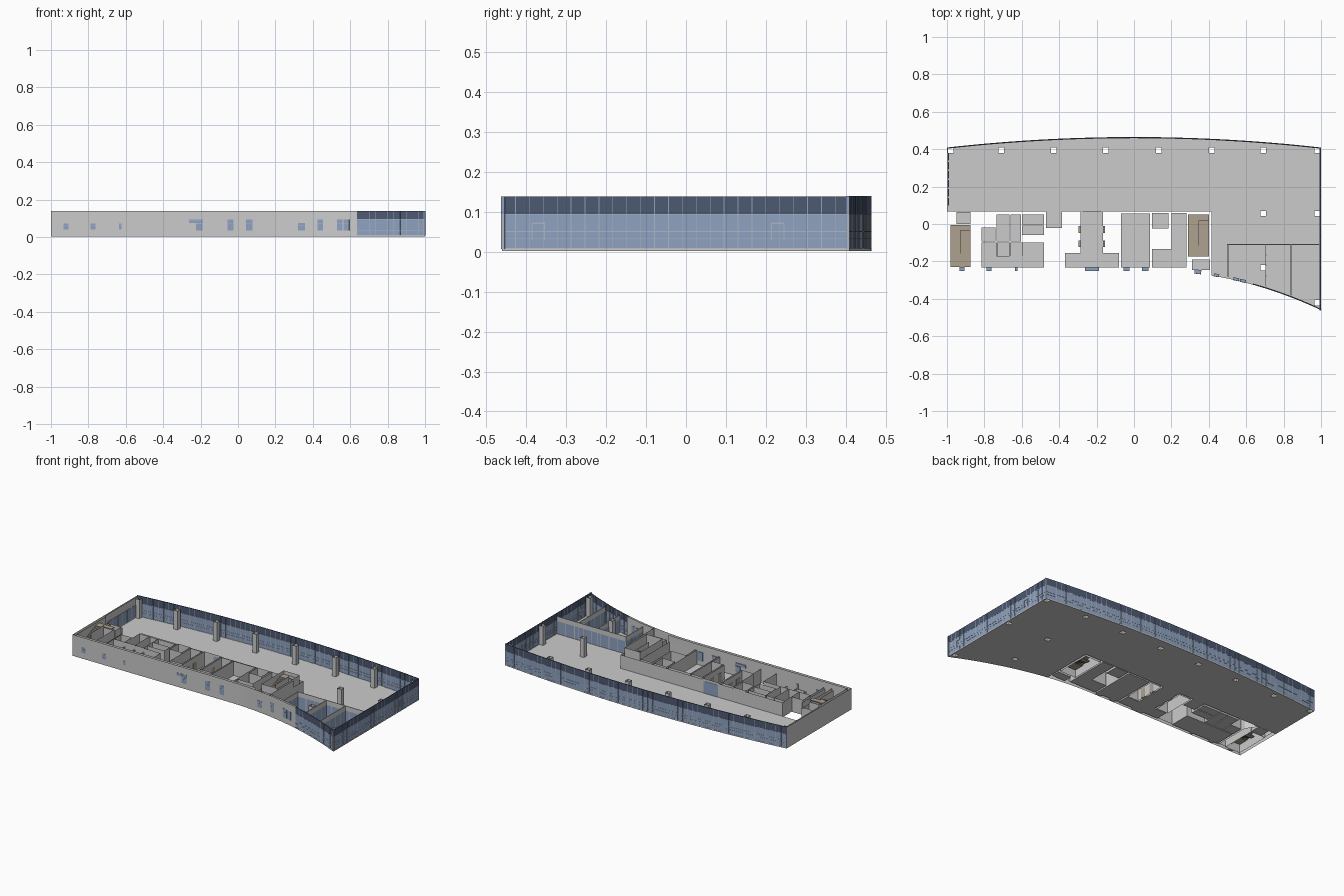
import bpy, bmesh, math
from mathutils import Vector

if "Cube" in bpy.data.objects:
    bpy.data.objects.remove(bpy.data.objects["Cube"])


def material(name, rgb):
    m = bpy.data.materials.new(name)
    m.diffuse_color = (*rgb, 1)
    m.use_nodes = True
    m.node_tree.nodes["Principled BSDF"].inputs["Base Color"].default_value = m.diffuse_color
    return m


GLASS = material("glass_blue", (0.27, 0.36, 0.53))
DARK = material("dark_band", (0.075, 0.1, 0.165))
FRAME = material("frame_light", (0.42, 0.47, 0.55))
BROWN = material("stair_brown", (0.42, 0.36, 0.28))
TILE = material("tile_light", (0.62, 0.6, 0.6))


def finish(name, bm, mat=None, recalc=True):
    if recalc:
        bmesh.ops.recalc_face_normals(bm, faces=bm.faces)
    me = bpy.data.meshes.new(name)
    bm.to_mesh(me)
    bm.free()
    ob = bpy.data.objects.new(name, me)
    bpy.context.collection.objects.link(ob)
    if mat:
        me.materials.append(mat)
    return ob


def prism(bm, pts, z0, z1):
    lo = [bm.verts.new((x, y, z0)) for x, y in pts]
    hi = [bm.verts.new((x, y, z1)) for x, y in pts]
    bm.faces.new(lo[::-1])
    bm.faces.new(hi)
    for i in range(len(pts)):
        j = (i + 1) % len(pts)
        bm.faces.new((lo[i], lo[j], hi[j], hi[i]))


def rect(x0, y0, x1, y1):
    return [(x0, y0), (x1, y0), (x1, y1), (x0, y1)]


def boxes(name, items, mat=None):
    bm = bmesh.new()
    for x0, y0, x1, y1, z0, z1 in items:
        prism(bm, rect(x0, y0, x1, y1), z0, z1)
    return finish(name, bm, mat)


def skin(name, lines, z0, z1, closed=False, mat=None):
    """Open-topped upright wall surfaces along plan lines."""
    bm = bmesh.new()
    for pts in lines:
        lo = [bm.verts.new((x, y, z0)) for x, y in pts]
        hi = [bm.verts.new((x, y, z1)) for x, y in pts]
        for i in range(len(pts) if closed else len(pts) - 1):
            j = (i + 1) % len(pts)
            bm.faces.new((lo[i], lo[j], hi[j], hi[i]))
    return finish(name, bm, mat)


def offset(pts, d):
    out = []
    for i, p in enumerate(pts):
        a, b = pts[max(i - 1, 0)], pts[min(i + 1, len(pts) - 1)]
        t = (Vector(b) - Vector(a)).normalized()
        out.append((p[0] - t.y * d, p[1] + t.x * d))
    return out


def ribbon(bm, pts, z0, z1, d0, d1):
    prism(bm, offset(pts, d0) + offset(pts, d1)[::-1], z0, z1)


def back_y(x):
    return 0.465 - 0.056 * x * x


def front_y(x):
    return -0.25 - 0.26 * max(x - 0.1, 0) ** 2


def span(a, b, n):
    return [a + (b - a) * i / n for i in range(n + 1)]


# Main floor slab with holes for the hollow columns
back = [(x, back_y(x)) for x in span(1, -1, 40)]
front = [(x, front_y(x)) for x in span(0.415, 1, 16)]
bm = bmesh.new()
prism(bm, back + [(-1, 0.068), (0.415, 0.068)] + front, 0.002, 0.008)
floor = finish("main_floor", bm)
cols = [(x, 0.394) for x in (-0.98, -0.71, -0.43, -0.15, 0.133, 0.415, 0.69, 0.98)]
cols += [(0.69, 0.056), (0.98, 0.056), (0.69, -0.235), (0.98, -0.42)]
c = 0.0145
cutter = boxes("column_cutter", [(x - c, y - c, x + c, y + c, -0.1, 0.1) for x, y in cols])
cutter.hide_render = True
mod = floor.modifiers.new("holes", "BOOLEAN")
mod.object = cutter
mod.solver = "EXACT"
bpy.context.view_layer.objects.active = floor
bpy.ops.object.modifier_apply(modifier="holes")
bpy.data.objects.remove(cutter)
skin("columns", [rect(x - c, y - c, x + c, y + c) for x, y in cols], 0.002, 0.13, True)


# Curtain walls: glass, dark upper band, rails and posts
def curtain(name, pts, top):
    for part, z0, z1, mat in (("glass", 0.007, 0.095, GLASS), ("upper_band", 0.095, top, DARK)):
        bm = bmesh.new()
        ribbon(bm, pts, z0, z1, 0.001, 0.005)
        finish(name + "_" + part, bm, mat)
    bm = bmesh.new()
    for z in (0.0085, 0.034, 0.051, 0.094):
        ribbon(bm, pts, z - 0.001, z + 0.001, 0.0, 0.0065)
    finish(name + "_rails", bm, FRAME)
    inner, outer = offset(pts, 0.0065), offset(pts, 0)
    for part, z0, z1, mat in (("posts", 0.007, 0.095, FRAME), ("upper_posts", 0.095, top, GLASS)):
        bm = bmesh.new()
        for i in range(len(pts)):
            a, b = Vector(outer[i]), Vector(inner[i])
            n = (b - a).normalized()
            s = Vector((-n.y, n.x)) * 0.0009
            prism(bm, [tuple(v) for v in (a - s, a + s, b + s, b - s)], z0, z1)
        finish(name + "_" + part, bm, mat)


curtain("back_facade", [(x, back_y(x)) for x in span(0.999, -0.999, 57)], 0.14)
curtain("right_facade", [(0.999, y) for y in span(-0.462, 0.409, 25)], 0.138)
curtain("front_facade", [(x, front_y(x)) for x in span(0.635, 0.999, 11)], 0.138)
boxes("right_door_frames", [b for y in (-0.37, 0.23) for b in (
    (0.993, y - 0.017, 1, y - 0.014, 0.03, 0.073), (0.993, y + 0.014, 1, y + 0.017, 0.03, 0.073),
    (0.993, y - 0.017, 1, y + 0.017, 0.07, 0.073))], FRAME)

# Solid outer walls, open at the top, with their inner skins
curve = [(x, front_y(x)) for x in span(0.1, 0.635, 14)]
skin("outer_wall", [[(-1, 0.409), (-1, -0.25)] + curve], 0.002, 0.138)
skin("inner_wall", [[(-0.992, 0.4), (-0.992, 0.066)], [(-0.982, 0.066), (-0.982, -0.233), (0.1, -0.233), (0.29, -0.238)],
                    offset(curve[8:], 0.012)], 0.008, 0.138)
boxes("left_inner_windows", [(-0.994, y, -0.99, y + 0.04, 0.015, 0.09) for y in span(0.1, 0.34, 5)], GLASS)

# Front windows: centre x, width, bottom, top
wins = [(-0.92, 0.028, 0.04, 0.073), (-0.775, 0.028, 0.04, 0.073), (-0.63, 0.012, 0.04, 0.073),
        (-0.225, 0.075, 0.075, 0.093), (-0.207, 0.034, 0.036, 0.073), (-0.04, 0.034, 0.036, 0.093),
        (0.06, 0.034, 0.036, 0.093), (0.34, 0.036, 0.034, 0.076), (0.44, 0.028, 0.036, 0.093),
        (0.545, 0.03, 0.036, 0.093), (0.58, 0.03, 0.036, 0.093)]
for part, mat, grow in (("window_glass", GLASS, 0), ("window_bars", FRAME, 1)):
    bm = bmesh.new()
    for x, w, z0, z1 in wins:
        ends = [(x - w / 2, front_y(x - w / 2)), (x + w / 2, front_y(x + w / 2))]
        depth = 0.021 if x < 0.4 else 0.014
        if not grow:
            ribbon(bm, ends, z0, z1, -0.0012, depth)
        else:
            zm = z0 + (z1 - z0) * 0.62
            ribbon(bm, ends, zm - 0.001, zm + 0.001, -0.002, depth)
    finish(part, bm, mat)

# Core rooms: plan outlines, floors and open-topped wall skins
F = -0.233
rooms = {
    "lobby_left": rect(-0.95, 0.0, -0.875, 0.064),
    "lift_hall": [(-0.37, F), (-0.08, F), (-0.08, -0.155), (-0.165, -0.155), (-0.165, 0.066),
                  (-0.285, 0.066), (-0.285, -0.155), (-0.37, -0.155)],
    "niche": rect(-0.47, -0.022, -0.385, 0.066),
    "office": rect(-0.07, F, 0.085, 0.055),
    "passage": [(0.095, F), (0.28, F), (0.28, 0.06), (0.2, 0.06), (0.2, -0.135), (0.095, -0.135)],
    "store": rect(0.095, -0.025, 0.185, 0.06),
    "stair_exit": rect(0.31, -0.245, 0.405, -0.19),
}
washrooms = {
    "washroom_front": rect(-0.815, F, -0.48, -0.1),
    "washroom_left": rect(-0.735, -0.094, -0.665, 0.05),
    "washroom_mid": rect(-0.66, -0.094, -0.605, 0.05),
    "washroom_right": rect(-0.6, -0.06, -0.48, -0.008),
    "washroom_back": rect(-0.6, -0.003, -0.48, 0.05),
    "washroom_side": rect(-0.815, -0.094, -0.74, -0.02),
}
for group, mat in ((rooms, None), (washrooms, TILE)):
    for name, pts in group.items():
        bm = bmesh.new()
        prism(bm, pts, 0.004, 0.008)
        finish(name + "_floor", bm, mat)
        skin(name + "_walls", [pts], 0.008, 0.1, True)
boxes("window_reveals", [(x - w / 2, -0.25, x + w / 2, F, 0.004, 0.008) for x, w, z0, z1 in wins[:7]])
skin("lift_shafts", [rect(-0.375, -0.148, -0.295, 0.056), rect(-0.155, -0.148, -0.078, 0.056)], 0.002, 0.1, True)
boxes("lift_doors", [(x, y - 0.018, x + 0.012, y + 0.018, 0.008, 0.065)
                     for x in (-0.296, -0.166) for y in (-0.03, -0.105)], BROWN)
boxes("washroom_partitions", [(x, -0.17, x + 0.004, -0.1, 0.008, 0.075) for x in (-0.735, -0.665, -0.6)]
      + [(-0.735, -0.174, -0.665, -0.17, 0.008, 0.075)])

# Core outside wall towards the hall
skin("core_wall", [[(-0.735, 0.0), (-0.735, 0.069), (0.415, 0.069), (0.415, -0.04)],
                   [(-0.98, 0.069), (-0.87, 0.069), (-0.825, 0.0), (-0.825, F)]], 0.002, 0.095)
skin("core_end_wall", [[(0.415, -0.03), (0.415, -0.275)]], 0.002, 0.138)
boxes("hall_doors", [(-0.275, 0.066, -0.175, 0.0705, 0.008, 0.085)], GLASS)


# Stairs: two flights wrapped by brown landings
def stair(name, x0, y0, x1, y1, top):
    skin(name + "_walls", [rect(x0, y0, x1, y1)], 0.002, 0.138 if x0 > 0 else 0.11, True)
    xm, ya, n = (x0 + x1) / 2, y0 + 0.06, 10
    yb = y1 - 0.03
    d = (yb - ya) / n
    parts = [(x0, y0, x1, ya, top / 2 - 0.006, top / 2), (x0, yb, x1, y1, top - 0.006, top)]
    for i in range(n):
        z = top / 2 * (1 + (i + 1) / n)
        parts.append((x0, ya + i * d, xm, ya + (i + 1) * d, z - 0.01, z))
        z = top / 2 * (n - i) / n
        parts.append((xm, ya + i * d, x1, ya + (i + 1) * d, max(z - 0.01, 0.002), z + 0.002))
    boxes(name + "_flights", parts, BROWN)
    boxes(name + "_rail", [(xm - 0.001, ya, xm + 0.001, yb, top / 2, top + 0.01)])


stair("left_stair", -0.98, -0.23, -0.875, -0.005, 0.125)
stair("right_stair", 0.29, -0.175, 0.402, 0.05, 0.115)

# Glazed meeting rooms in the front right corner
bm, bh, bp = bmesh.new(), bmesh.new(), bmesh.new()
lines = [[(0.5, -0.11), (0.99, -0.11)]]
lines += [[(x, front_y(x) + 0.012), (x, -0.11)] for x in (0.502, 0.705, 0.84)]
for a, b in lines:
    ribbon(bm, [a, b], 0.008, 0.09, -0.0015, 0.0015)
    ribbon(bh, [a, b], 0.09, 0.12, -0.002, 0.002)
    k = round((Vector(b) - Vector(a)).length / 0.06)
    for i in range(k + 1):
        x, y = Vector(a).lerp(Vector(b), i / k)
        prism(bp, rect(x - 0.0022, y - 0.0022, x + 0.0022, y + 0.0022), 0.008, 0.09)
finish("meeting_glass", bm, GLASS)
finish("meeting_headers", bh)
finish("meeting_posts", bp)
